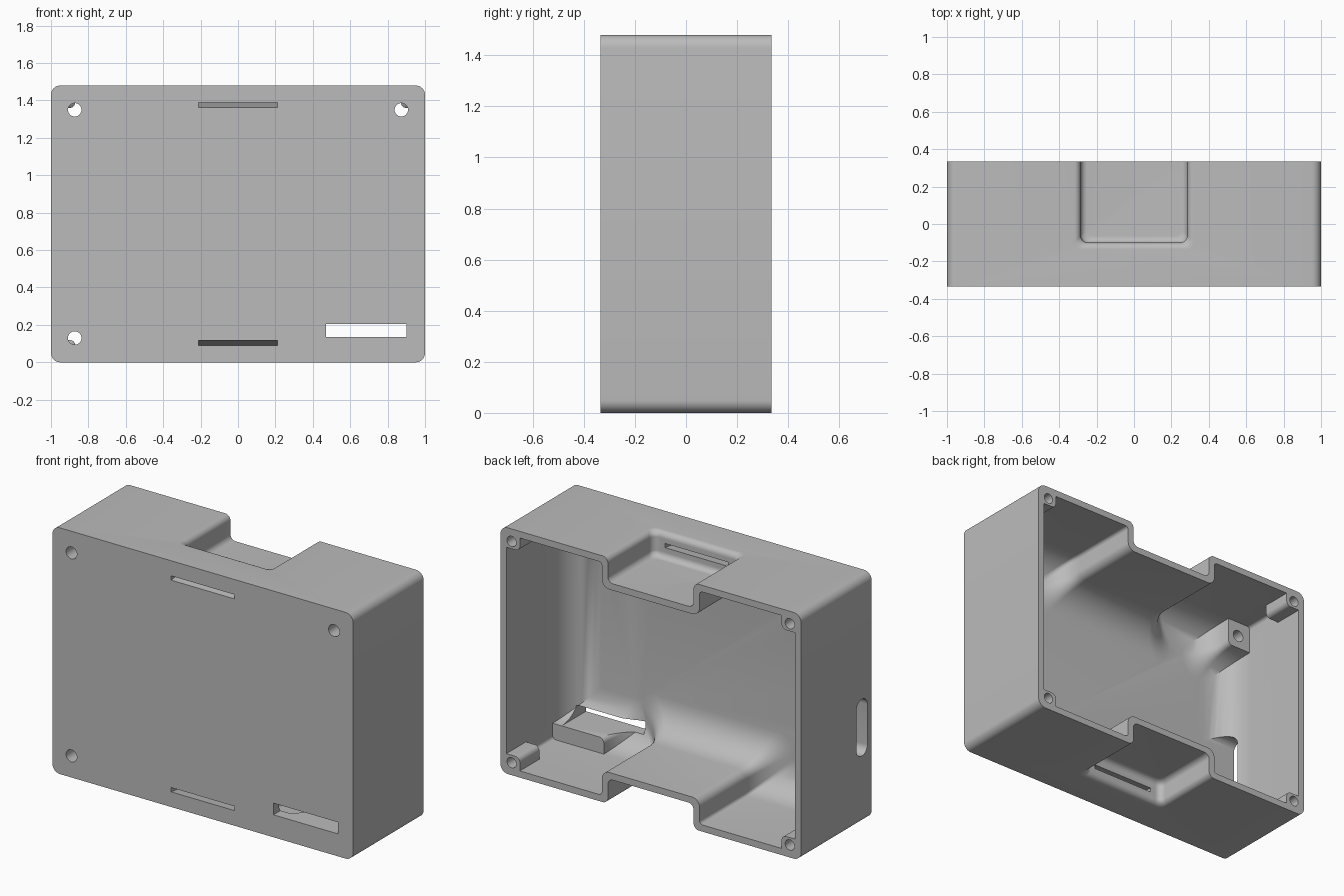
import bpy, bmesh, math
from mathutils import Vector

H, D, WALL = 1.48, 0.335, 0.04
SEG = 8

cube = bpy.data.objects.get("Cube")
if cube:
    bpy.data.objects.remove(cube, do_unlink=True)

grey = bpy.data.materials.new("plain grey")
grey.use_nodes = True
grey.diffuse_color = (0.5, 0.5, 0.5, 1)
grey.node_tree.nodes["Principled BSDF"].inputs["Base Color"].default_value = (0.5, 0.5, 0.5, 1)


def outline(corners, inset=0.0, convex=0.0, reflex=0.0):
    """Inset a counter-clockwise right-angled outline and round its corners."""
    pts = [Vector(c) for c in corners]
    n = len(pts)
    out = []
    for i, p in enumerate(pts):
        a = (p - pts[i - 1]).normalized()
        b = (pts[(i + 1) % n] - p).normalized()
        turn = a.x * b.y - a.y * b.x
        q = p + inset * (Vector((-a.y, a.x)) + Vector((-b.y, b.x)))
        r = convex if turn > 0 else reflex
        if r <= 0:
            out.append(q)
            continue
        centre = q - a * r + b * r
        for k in range(SEG + 1):
            t = math.pi / 2 * k / SEG
            out.append(centre - b * r * math.cos(t) + a * r * math.sin(t))
    return out


def rect(a0, a1, b0, b1):
    return [(a0, b0), (a1, b0), (a1, b1), (a0, b1)]


def loft(name, rings, axis, flip_z=False):
    """Skin a stack of (position, outline) rings along an axis."""
    place = {"x": lambda t, p: (t, p.x, p.y),
             "y": lambda t, p: (p.x, t, p.y),
             "z": lambda t, p: (p.x, p.y, t)}[axis]
    bm = bmesh.new()
    loops = [[bm.verts.new(place(t, p)) for p in pts] for t, pts in rings]
    for lo, hi in zip(loops, loops[1:]):
        n = len(lo)
        for i in range(n):
            j = (i + 1) % n
            bm.faces.new((lo[i], lo[j], hi[j], hi[i]))
    bm.faces.new(loops[0])
    bm.faces.new(loops[-1])
    if flip_z:
        for v in bm.verts:
            v.co.z = H - v.co.z
    bmesh.ops.recalc_face_normals(bm, faces=bm.faces)
    mesh = bpy.data.meshes.new(name)
    bm.to_mesh(mesh)
    bm.free()
    obj = bpy.data.objects.new(name, mesh)
    bpy.context.collection.objects.link(obj)
    mesh.materials.append(grey)
    return obj


def box(name, x, y, z):
    return loft(name, [(y[0], outline(rect(*x, *z))), (y[1], outline(rect(*x, *z)))], "y")


def cut(target, tool):
    mod = target.modifiers.new("cut", "BOOLEAN")
    mod.operation, mod.solver, mod.object = "DIFFERENCE", "EXACT", tool
    bpy.context.view_layer.objects.active = target
    bpy.ops.object.modifier_apply(modifier=mod.name)
    bpy.data.objects.remove(tool, do_unlink=True)


def hole(target, x, z, r, y0, y1):
    ring = outline(rect(x - r, x + r, z - r, z + r), convex=r * 0.999)
    cut(target, loft("hole_cutter", [(y0, ring), (y1, ring)], "y"))


def flare(r, y_panel):
    """Quarter-round fillet steps: (y, remaining inset)."""
    for k in range(SEG + 1):
        t = math.pi / 2 * k / SEG
        yield y_panel + r * (1 - math.cos(t)), r * (1 - math.sin(t))


# Outer case with rounded corners
shell = outline(rect(-1, 1, 0, H), convex=0.05)
case = loft("enclosure_body", [(-D, shell), (D, shell)], "y")

# Inner cavity, stepped around the strap recesses, with a big fillet at the front panel
X, Z0, Z1, NX, ND = 1 - WALL, WALL, H - WALL, 0.325, 0.15
plan = [(-X, Z0), (-NX, Z0), (-NX, Z0 + ND), (NX, Z0 + ND), (NX, Z0), (X, Z0),
        (X, Z1), (NX, Z1), (NX, Z1 - ND), (-NX, Z1 - ND), (-NX, Z1), (-X, Z1)]
rings = [(y, outline(plan, o, 0.02, 0.05 + 0.3 * o)) for y, o in flare(0.19, WALL - D)]
rings.append((D + 0.1, outline(plan, 0, 0.02, 0.05)))
cavity = loft("cavity_cutter", rings, "y")

# Front corner bosses with flared feet, left standing inside the cavity
for sx in (-1, 1):
    for cz in (0, H):
        shelf = sx > 0 and cz == 0
        hx, hz = (0.38, 0.135) if shelf else (0.2, 0.21)
        base = rect(sx - hx, sx + hx, cz - hz, cz + hz)
        steps = [(y, outline(base, -o, 0.03 + o * 0.5)) for y, o in flare(0.19, WALL - D)]
        steps = [(-D - 0.1, steps[0][1])] + steps
        cut(cavity, loft("boss", steps, "y"))
        # Screw posts for the lid, tapering into the corner
        post = rect(sx - 0.13, sx + 0.13, cz - 0.12, cz + 0.12)
        cut(cavity, loft("post", [(0.08, outline(post, 0.07, 0.03)),
                                  (0.15, outline(post, 0, 0.03)),
                                  (D + 0.2, outline(post, 0, 0.03))], "y"))
cut(case, cavity)

# Strap recesses in top and bottom, with slanted strap slots to the front panel
for flip in (False, True):
    recess = rect(-0.285, 0.285, -0.1, 0.6)
    r = 0.035
    rings = []
    for k in range(SEG + 1):
        t = math.pi / 2 * k / SEG
        rings.append((1.33 + r * (1 - math.cos(t)), outline(recess, r * (1 - math.sin(t)), 0.04)))
    for k in range(SEG + 1):
        t = math.pi / 2 * k / SEG
        rings.append((H - r + r * math.sin(t), outline(recess, -r * (1 - math.cos(t)), 0.04)))
    rings.append((H + 0.1, rings[-1][1]))
    cut(case, loft("recess_cutter", rings, "z", flip))
    low = outline(rect(-0.21, 0.21, 1.362, 1.388))
    high = outline(rect(-0.21, 0.21, 1.395, 1.42))
    cut(case, loft("slot_cutter", [(-D - 0.01, low), (-0.08, high)], "y", flip))

# Connector opening in the front panel, clearing the shelf behind it
cut(case, box("connector_cutter", (0.47, 0.9), (-D - 0.1, 0.1), (0.135, 0.205)))

# Rounded switch opening in the right side
stadium = outline(rect(-0.295, -0.19, 0.41, 0.75), convex=0.05)
cut(case, loft("switch_cutter", [(-1.1, stadium), (-0.7, stadium)], "x"))

# Front panel holes and blind lid screw holes
for sx in (-1, 1):
    for z, zs in ((0.13, 0.075), (H - 0.13, H - 0.075)):
        if not (sx > 0 and z < 1):
            hole(case, sx * 0.873, z, 0.036, -D - 0.1, 0.0)
        hole(case, sx * 0.925, zs, 0.031, 0.16, D + 0.1)

bpy.ops.object.select_all(action="DESELECT")
case.select_set(True)
bpy.context.view_layer.objects.active = case
bpy.ops.object.shade_smooth_by_angle(angle=math.radians(30))
